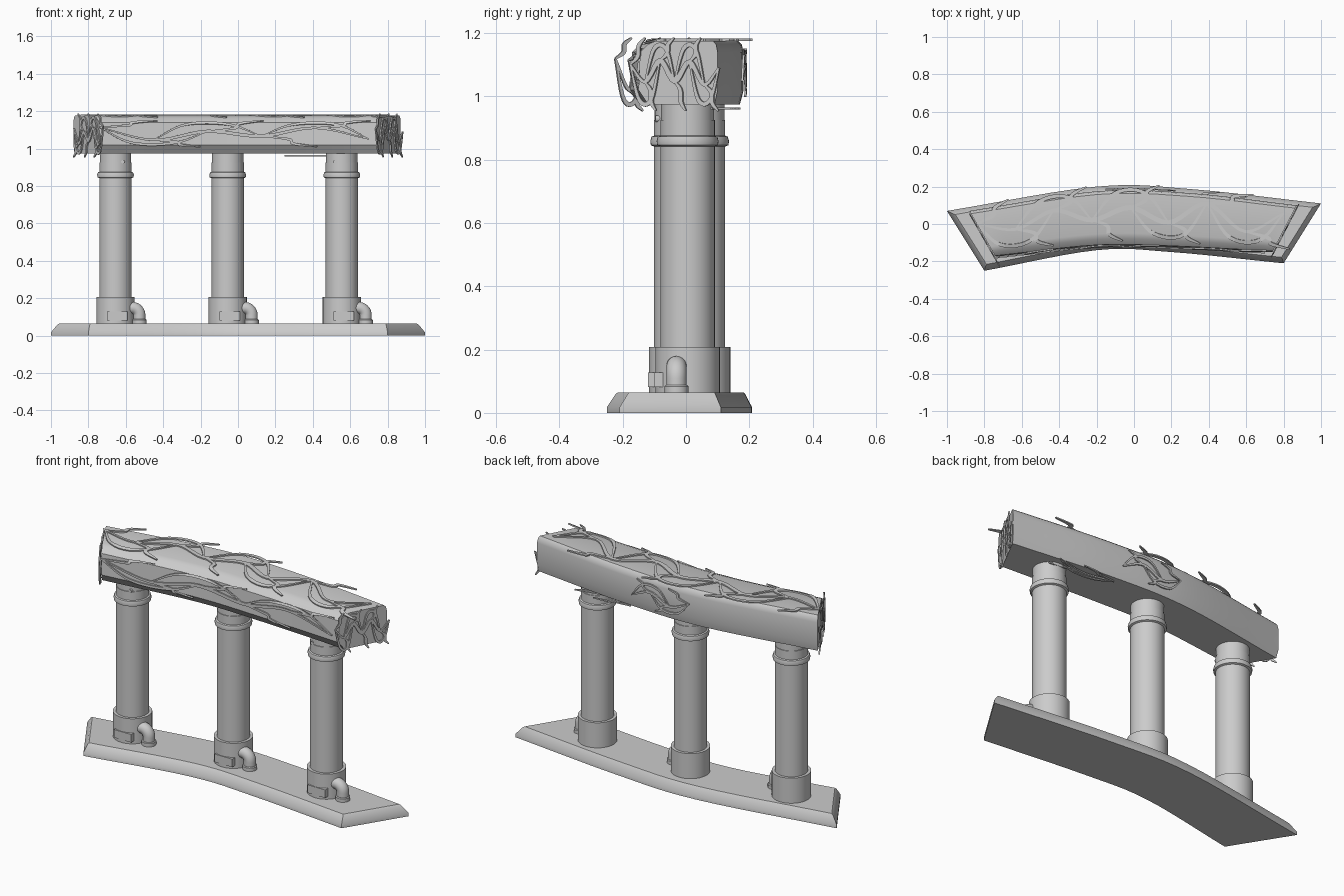
import bpy, bmesh, random
from math import sin, cos, pi
from mathutils import Vector

if "Cube" in bpy.data.objects:
    bpy.data.objects.remove(bpy.data.objects["Cube"])

def spline(pts, n):
    """Catmull-Rom through pts, n samples per span."""
    p = [Vector(q) for q in pts]
    p = [p[0] * 2 - p[1]] + p + [p[-1] * 2 - p[-2]]
    out = []
    for i in range(1, len(p) - 2):
        a, b, c, d = p[i - 1:i + 3]
        for k in range(n):
            t = k / n
            out.append(0.5 * (2 * b + (c - a) * t + (2 * a - 5 * b + 4 * c - d) * t * t
                              + (3 * b - a - 3 * c + d) * t ** 3))
    return out + [p[-2]]

def finish(name, verts, faces, smooth=True):
    me = bpy.data.meshes.new(name)
    me.from_pydata([tuple(v) for v in verts], [], faces)
    bm = bmesh.new()
    bm.from_mesh(me)
    bmesh.ops.recalc_face_normals(bm, faces=bm.faces)
    bm.to_mesh(me)
    bm.free()
    ob = bpy.data.objects.new(name, me)
    bpy.context.collection.objects.link(ob)
    bpy.ops.object.select_all(action='DESELECT')
    bpy.context.view_layer.objects.active = ob
    ob.select_set(True)
    if smooth:
        bpy.ops.object.shade_smooth_by_angle(angle=.6)
    return ob

def slab(name, front, back, levels):
    """Curved slab; levels = (z, end trim, front trim, back trim)."""
    n = len(front)
    verts, faces = [], []
    for z, e, vf, vb in levels:
        def edge(v):
            row = [f.lerp(b, v) for f, b in zip(front, back)]
            row[0] = row[0] + (row[1] - row[0]).normalized() * e
            row[-1] = row[-1] + (row[-2] - row[-1]).normalized() * e
            return row
        verts += [(p.x, p.y, z) for p in edge(vf) + edge(1 - vb)[::-1]]
    m = 2 * n
    for k in range(len(levels) - 1):
        for i in range(m):
            j = (i + 1) % m
            faces.append((k * m + i, k * m + j, k * m + m + j, k * m + m + i))
    for o in (0, (len(levels) - 1) * m):
        faces += [(o + i, o + i + 1, o + m - 2 - i, o + m - 1 - i) for i in range(n - 1)]
    return finish(name, verts, faces)

def tube(name, rings):
    """Closed skin over a list of rings of points."""
    s = len(rings[0])
    faces = [(k * s + i, k * s + (i + 1) % s, (k + 1) * s + (i + 1) % s, (k + 1) * s + i)
             for k in range(len(rings) - 1) for i in range(s)]
    last = (len(rings) - 1) * s
    faces += [tuple(range(s)), tuple(range(last, last + s))]
    return finish(name, [v for r in rings for v in r], faces)

def circle(seg):
    return [(cos(2 * pi * i / seg), sin(2 * pi * i / seg)) for i in range(seg)]

def lathe(name, profile, x, y, seg=40):
    return tube(name, [[(x + r * c, y + r * s, z) for c, s in circle(seg)] for r, z in profile])

# curved base slab
bf = spline([(-.8, -.25), (-.2, -.14), (.2, -.15), (.8, -.21)], 6)
bb = spline([(-1, .07), (-.2, .2), (.3, .187), (1, .11)], 6)
slab("base_slab", bf, bb, [(0, 0, 0, 0), (.018, 0, 0, 0), (.058, .022, .07, .06), (.065, .03, .09, .075)])

# curved beam on top
F = spline([(-.74, -.175), (-.2, -.118), (.2, -.123), (.74, -.15)], 6)
B = spline([(-.88, .07), (-.2, .175), (.3, .165), (.87, .1)], 6)
slab("beam", F, B, [(.975, 0, .12, .04), (1.02, 0, 0, 0), (1.14, 0, .02, 0), (1.165, 0, .12, .02), (1.176, 0, .22, .06)])

# pillars with collar, ring, elbow pipe, front plate and rivet
profile = [(.102, .05), (.102, .208), (.086, .208), (.086, .842), (.096, .846),
           (.098, .859), (.094, .873), (.086, .876), (.086, .925), (.084, .926), (.084, 1)]
for tag, px, py in (("left", -.655, -.015), ("middle", -.055, .038), ("right", .555, .005)):
    lathe("pillar_" + tag, profile, px, py)
    lathe("pipe_flange_" + tag, [(.038, .06), (.038, .084), (.034, .088)], px + .128, py - .035, 24)
    rings = []
    for i in range(-1, 10):
        a = min(max(i, 0), 8) * pi / 16
        x = .07 if i < 0 else .09 + .038 * sin(a)
        z = .06 if i > 8 else .11 + .038 * cos(a)
        rings.append([(px + x + .032 * c * sin(a), py - .035 + .032 * s, z + .032 * c * cos(a))
                      for c, s in circle(20)])
    tube("elbow_pipe_" + tag, rings)
    bpy.ops.mesh.primitive_cube_add(size=1, location=(px + .01, py - .088, .105))
    plate = bpy.context.object
    plate.name = "front_plate_" + tag
    plate.scale = (.11, .034, .046)
    if tag != "middle":
        side = .04 if tag == "left" else -.035
        bpy.ops.mesh.primitive_cylinder_add(vertices=16, radius=.01, depth=.02,
            location=(px + side, py - .072, .93), rotation=(pi / 2, 0, 0))
        bpy.context.object.name = "rivet_" + tag

# surfaces that carry the root ribbons
def y_at(line, x):
    for a, b in zip(line, line[1:]):
        if x <= b.x:
            break
    return a.y + (b.y - a.y) * (x - a.x) / (b.x - a.x)

def on_top(x, t):
    f, b = y_at(F, x), y_at(B, x)
    return Vector((x, f + (b - f) * t, 1.179 - max(0, .22 - t) * .08))

def on_front(x, z):
    return Vector((x, y_at(F, x) - .006 + max(0, z - 1.13) * .5 + max(0, 1.02 - z) * .5, z))

def on_back(x, z):
    return Vector((x, y_at(B, x) + .007, z))

def on_bottom(x, y):
    return Vector((x, y, .962))

def on_end(i, out):
    return lambda s, z: Vector((F[i].x + (B[i].x - F[i].x) * s + out, F[i].y + (B[i].y - F[i].y) * s, z))

def ribbon(surf, path, width, verts, faces):
    """Flat strip along a 2D path on a surface, tapered at both tips."""
    pts = spline(path, 6)
    n, o, e = len(pts), len(verts), .001
    for i, p in enumerate(pts):
        q = surf(*p)
        d = surf(*pts[min(i + 1, n - 1)]) - surf(*pts[max(i - 1, 0)])
        nor = (surf(p.x + e, p.y) - q).cross(surf(p.x, p.y + e) - q)
        w = nor.cross(d).normalized() * width * (.35 + .65 * sin(pi * i / (n - 1)))
        verts += [q + w, q - w]
    faces += [(o + 2 * i, o + 2 * i + 1, o + 2 * i + 3, o + 2 * i + 2) for i in range(n - 1)]

def root_web(name, surf, u0, u1, v0, v1, knots, width, seed):
    """Meandering trunk with curling branches alternating to both edges."""
    rng = random.Random(seed)
    verts, faces, trunk = [], [], []
    du, h = (u1 - u0) / (knots - 1), v1 - v0
    for i in range(knots):
        trunk.append((u0 + du * i, v0 + h * (.5 + (-1) ** i * rng.uniform(.08, .25))))
    ribbon(surf, trunk, width, verts, faces)
    for i, (u, v) in enumerate(trunk[:-1]):
        up = i % 2 == 0
        target = v1 if up else v0
        k = rng.uniform(.5, .9) * du
        ribbon(surf, [(u, v), (u + k * .7, v + (target - v) * .3), (u + k * .8, v + (target - v) * .7),
                      (u + k * 1.4, target)], width * .85, verts, faces)
        # loop back across the trunk to the next knot but one
        if i + 2 < knots and i % 3 != 2:
            far = trunk[i + 2]
            mid = v0 + h * (.15 if up else .85)
            ribbon(surf, [(u, v), (u + du * .6, mid), (u + du * 1.4, mid), far], width * .8, verts, faces)
    ob = finish(name, verts, faces, False)
    mod = ob.modifiers.new("thickness", 'SOLIDIFY')
    mod.thickness, mod.offset = .007, 0

root_web("roots_top", on_top, -.84, .8, .08, 1.1, 9, .013, 4)
root_web("roots_front", on_front, -.74, .7, 1.01, 1.15, 6, .009, 2)
root_web("roots_back", on_back, -.15, .22, 1.0, 1.15, 4, .008, 3)
root_web("roots_bottom", on_bottom, .25, .6, .08, .17, 3, .008, 5)
root_web("roots_end_left", on_end(0, -.008), -.2, .92, .955, 1.185, 7, .009, 6)
root_web("roots_end_right", on_end(-1, .008), -.1, 1.02, .955, 1.185, 7, .009, 7)
